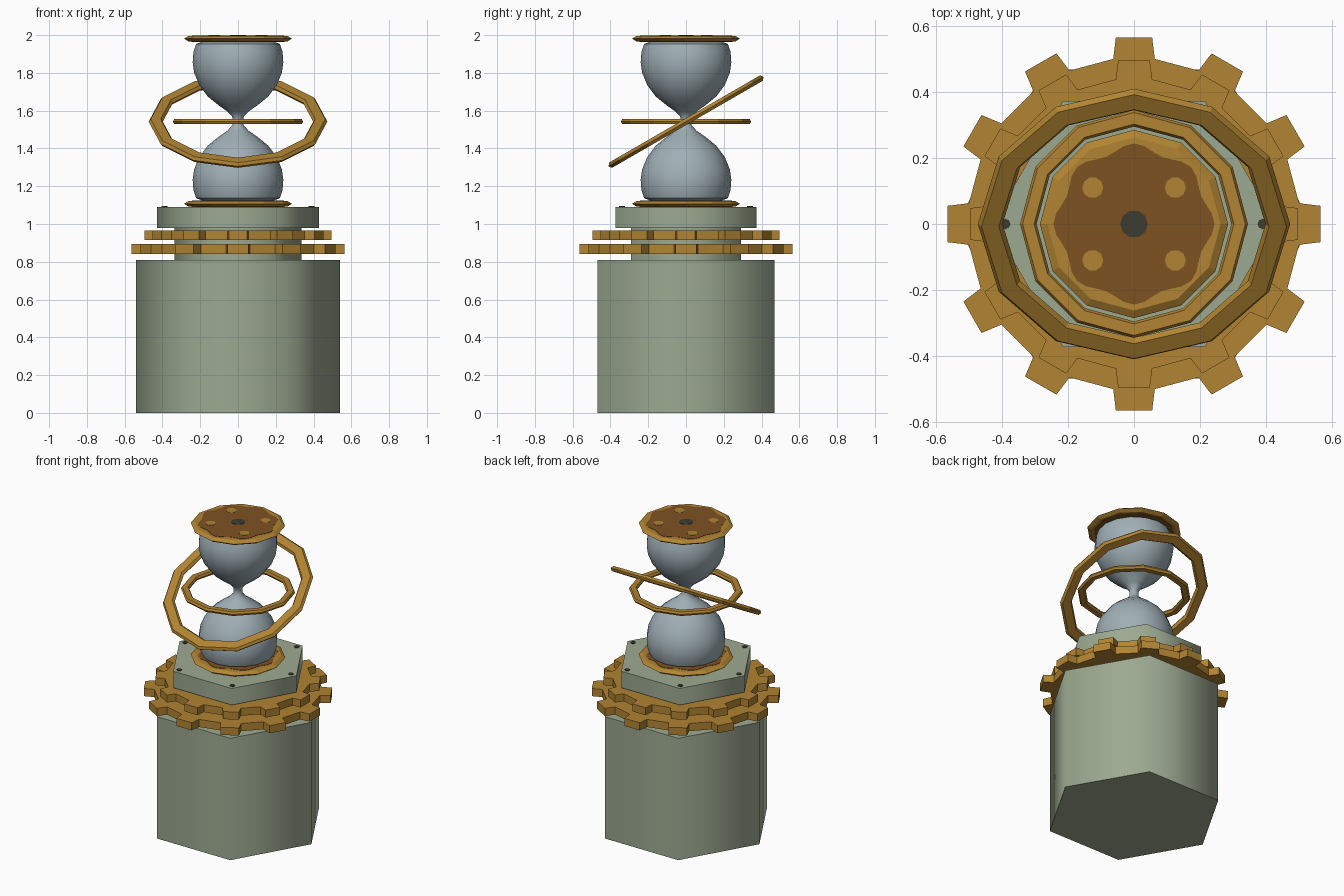
import bpy, bmesh
from math import sin, cos, pi, radians

cube = bpy.data.objects.get("Cube")
if cube:
    bpy.data.objects.remove(cube)


def material(name, rgb):
    m = bpy.data.materials.new(name)
    m.use_nodes = True
    m.diffuse_color = (*rgb, 1)
    m.node_tree.nodes["Principled BSDF"].inputs["Base Color"].default_value = (*rgb, 1)
    return m


GOLD = material("gold", (0.44, 0.23, 0.032))
BROWN = material("bronze brown", (0.21, 0.085, 0.016))
STONE = material("sage stone", (0.335, 0.40, 0.285))
GLASS = material("blue grey glass", (0.35, 0.43, 0.47))
DARK = material("dark metal", (0.045, 0.045, 0.03))


def finish(name, bm, mats, smooth=None):
    bmesh.ops.recalc_face_normals(bm, faces=bm.faces)
    mesh = bpy.data.meshes.new(name)
    bm.to_mesh(mesh)
    bm.free()
    for m in mats:
        mesh.materials.append(m)
    ob = bpy.data.objects.new(name, mesh)
    bpy.context.collection.objects.link(ob)
    if smooth:
        bpy.ops.object.select_all(action='DESELECT')
        ob.select_set(True)
        bpy.context.view_layer.objects.active = ob
        bpy.ops.object.shade_smooth_by_angle(angle=radians(smooth))
    return ob


def prism(name, outline, z0, z1, mat, smooth=None):
    """Extrude a flat outline from z0 up to z1."""
    bm = bmesh.new()
    base = bm.faces.new([bm.verts.new((x, y, z0)) for x, y in outline])
    top = bmesh.ops.extrude_face_region(bm, geom=[base])["geom"]
    for v in top:
        if isinstance(v, bmesh.types.BMVert):
            v.co.z = z1
    return finish(name, bm, [mat], smooth)


def polygon(n, r, cx=0, cy=0, wave=0):
    angles = [2 * pi * i / n for i in range(n)]
    return [(cx + (r + wave * cos(8 * a)) * cos(a),
             cy + (r + wave * cos(8 * a)) * sin(a)) for a in angles]


def lathe(name, profile, n, mats, closed=False, smooth=None):
    """Revolve (radius, z) points; an open profile gets end caps."""
    bm = bmesh.new()
    rings = [[bm.verts.new((r * cos(2 * pi * i / n), r * sin(2 * pi * i / n), z))
              for i in range(n)] for r, z in profile]
    pairs = list(zip(rings, rings[1:]))
    if closed:
        pairs.append((rings[-1], rings[0]))
    else:
        bm.faces.new(rings[0])
        bm.faces.new(rings[-1])
    for a, b in pairs:
        for i in range(n):
            j = (i + 1) % n
            bm.faces.new((a[i], a[j], b[j], b[i]))
    return finish(name, bm, mats, smooth)


# Hexagonal pedestal
prism("pedestal_base", polygon(6, 0.54), 0, 0.81, STONE, 65)
prism("pedestal_neck", polygon(6, 0.335), 0.81, 0.98, STONE, 65)
prism("pedestal_cap", polygon(6, 0.43), 0.98, 1.09, STONE, 65)
for i, (x, y) in enumerate(polygon(6, 0.39)):
    prism(f"cap_bolt_{i + 1}", polygon(8, 0.016, x, y), 1.089, 1.094, DARK)


# Two stacked gears of twelve teeth
def gear(name, scale, z0, z1):
    outline = []
    for i in range(12):
        a = i * pi / 6
        for along, across in ((0.5, -0.063), (0.565, -0.055), (0.565, 0.055), (0.5, 0.063)):
            outline.append((scale * (along * cos(a) - across * sin(a)),
                            scale * (along * sin(a) + across * cos(a))))
    prism(name, outline, z0, z1, GOLD)


gear("lower_gear", 1, 0.842, 0.893)
gear("upper_gear", 0.876, 0.915, 0.965)


# End plates with chamfered rims and brown inlays
def end_plate(name, z):
    lathe(name, [(0.262, z), (0.285, z + 0.015), (0.262, z + 0.03)], 12, [GOLD])
    prism(name + "_top_inlay", polygon(48, 0.232, wave=0.012), z + 0.029, z + 0.032, BROWN)
    prism(name + "_under_inlay", polygon(12, 0.245), z - 0.002, z + 0.001, BROWN)
    for sx in (-1, 1):
        for sy in (-1, 1):
            side = ("left" if sx > 0 else "right") + ("_back" if sy > 0 else "_front")
            prism(f"{name}_spot_{side}", polygon(10, 0.032, sx * 0.125, sy * 0.11),
                  z + 0.031, z + 0.0335, GOLD)
    prism(name + "_centre", polygon(10, 0.042), z + 0.031, z + 0.034, DARK)


end_plate("lower_plate", 1.092)
end_plate("upper_plate", 1.966)

# Hourglass: half profile mirrored about the waist
waist = 1.545
half = [(0.19, 0.42), (0.222, 0.408), (0.236, 0.365), (0.24, 0.31), (0.232, 0.255),
        (0.205, 0.19), (0.16, 0.13), (0.105, 0.085), (0.055, 0.05), (0.028, 0.02)]
profile = [(r, waist - d) for r, d in half] + [(r, waist + d) for r, d in reversed(half)]
lathe("hourglass", profile, 16, [GLASS], smooth=50)


# Orbit rings with flat, pointed cross-sections
def orbit_ring(name, outer, width, thick, tilt):
    mid, w = outer - width / 2, width / 2
    section = [(mid + w, 0), (mid + w * 0.7, thick), (mid - w * 0.7, thick),
               (mid - w, 0), (mid - w * 0.7, -thick), (mid + w * 0.7, -thick)]
    ob = lathe(name, section, 12, [GOLD], closed=True)
    ob.location.z = 1.542
    ob.rotation_euler.x = radians(tilt)


orbit_ring("inner_ring", 0.345, 0.05, 0.013, 0)
orbit_ring("outer_ring", 0.473, 0.075, 0.016, 30)
